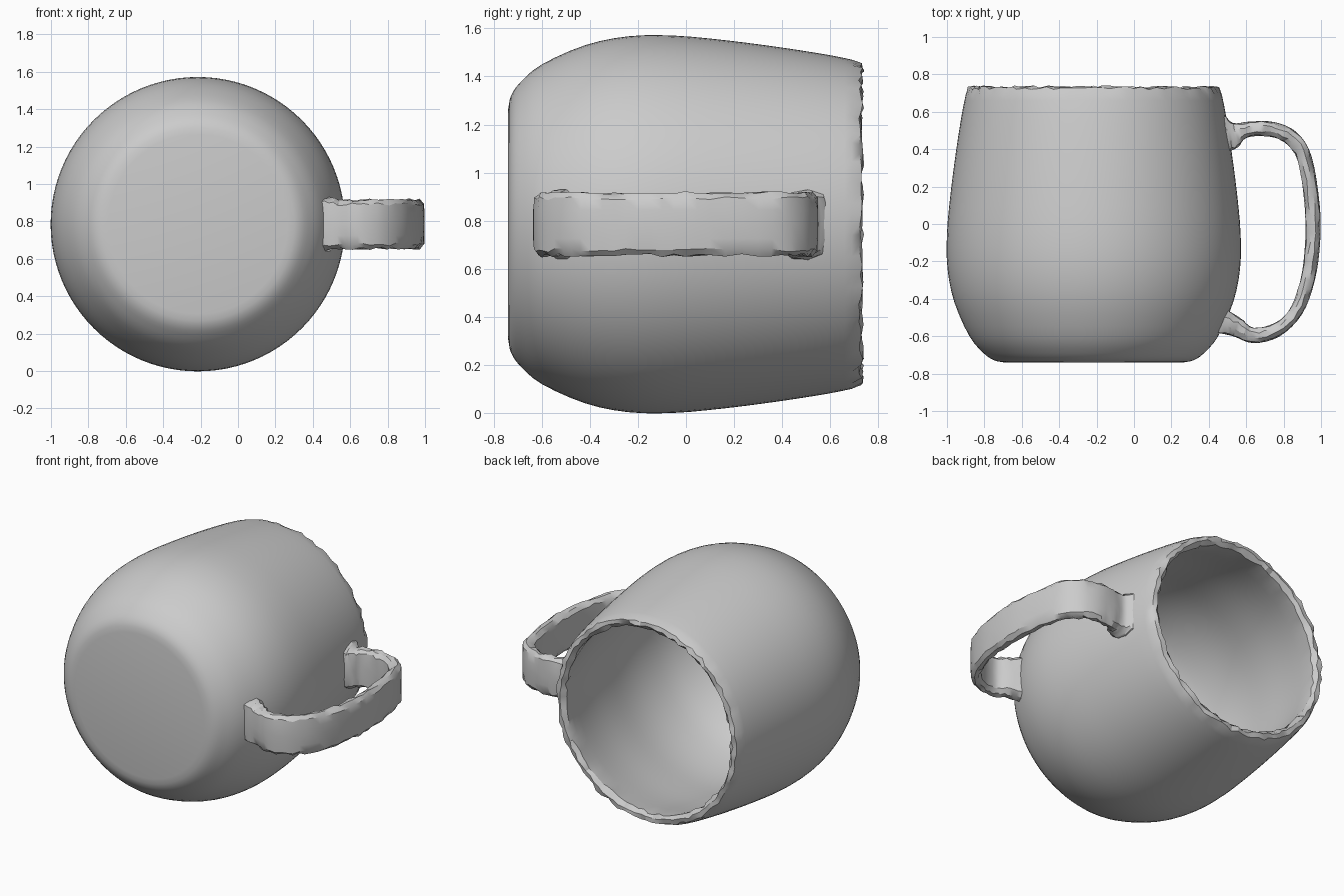
import bpy, bmesh, math, random
from mathutils import Vector

if "Cube" in bpy.data.objects:
    bpy.data.objects.remove(bpy.data.objects["Cube"])

random.seed(4)
CX, CZ = -0.215, 0.785      # mug axis runs along y through this point

clay = bpy.data.materials.new("grey_clay")
clay.diffuse_color = (0.6, 0.6, 0.6, 1)
clay.use_nodes = True
clay.node_tree.nodes["Principled BSDF"].inputs["Base Color"].default_value = clay.diffuse_color


def spline(points, steps):
    """Catmull-Rom curve through 2D points."""
    p = [Vector(q) for q in points]
    p = [2 * p[0] - p[1]] + p + [2 * p[-1] - p[-2]]
    out = []
    for i in range(1, len(p) - 2):
        a, b, c, d = p[i - 1:i + 3]
        for s in range(steps):
            t = s / steps
            out.append(0.5 * (2 * b + (c - a) * t + (2 * a - 5 * b + 4 * c - d) * t**2
                              + (3 * b - a - 3 * c + d) * t**3))
    return out + [p[-2]]


def jitter(amount):
    return random.uniform(-amount, amount)


def bridge(bm, r0, r1):
    n = len(r0)
    for i in range(n):
        j = (i + 1) % n
        bm.faces.new((r0[i], r0[j], r1[j], r1[i]))


def finish(bm, name, angle):
    bmesh.ops.recalc_face_normals(bm, faces=bm.faces)
    mesh = bpy.data.meshes.new(name)
    bm.to_mesh(mesh)
    bm.free()
    mesh.materials.append(clay)
    ob = bpy.data.objects.new(name, mesh)
    bpy.context.collection.objects.link(ob)
    bpy.ops.object.select_all(action='DESELECT')
    ob.select_set(True)
    bpy.context.view_layer.objects.active = ob
    bpy.ops.object.shade_smooth_by_angle(angle=math.radians(angle))


# Mug body: lathed (radius, y) profile, outside, chipped rim, then inside
outer = spline([(0.48, -0.74), (0.535, -0.728), (0.59, -0.69), (0.665, -0.60),
                (0.745, -0.42), (0.782, -0.24), (0.785, -0.05), (0.765, 0.17),
                (0.735, 0.4), (0.705, 0.59), (0.685, 0.69)], 3)
rim = [Vector((0.668, 0.727)), Vector((0.64, 0.732)), Vector((0.618, 0.708))]
inner = spline([(0.625, 0.65), (0.675, 0.4), (0.705, 0.17), (0.725, -0.05),
                (0.715, -0.24), (0.675, -0.42), (0.60, -0.56), (0.53, -0.63),
                (0.45, -0.66)], 3)
SEG = 96
bm = bmesh.new()
rings = []
for p in outer + rim + inner:
    rough = 0.009 if any(p is q for q in rim) else 0
    ring = []
    for i in range(SEG):
        a = math.tau * i / SEG
        r, y = p.x + jitter(rough), p.y + jitter(rough)
        ring.append(bm.verts.new((CX + r * math.cos(a), y, CZ + r * math.sin(a))))
    rings.append(ring)
for r0, r1 in zip(rings, rings[1:]):
    bridge(bm, r0, r1)
bm.faces.new(rings[0])       # flat base
bm.faces.new(rings[-1])      # inside floor
finish(bm, "mug_body", 28)

# Handle: flat band between an outer and an inner curve, with rough edges
out_path = spline([(0.48, 0.59), (0.53, 0.54), (0.62, 0.548), (0.75, 0.545), (0.87, 0.49),
                   (0.95, 0.36), (0.993, 0.1), (0.995, -0.1), (0.967, -0.3), (0.90, -0.48),
                   (0.78, -0.60), (0.64, -0.637), (0.53, -0.60), (0.44, -0.58)], 4)
in_path = spline([(0.49, 0.38), (0.555, 0.41), (0.60, 0.46), (0.70, 0.47), (0.80, 0.44),
                  (0.875, 0.34), (0.912, 0.1), (0.915, -0.1), (0.89, -0.3), (0.83, -0.46),
                  (0.75, -0.53), (0.64, -0.555), (0.565, -0.50), (0.48, -0.45)], 4)
# section as (0 = inner .. 1 = outer, z offset)
half = [(1.0, 0.0), (0.99, 0.06), (0.93, 0.108), (0.66, 0.13), (0.3, 0.128), (0.04, 0.105), (0.0, 0.055)]
section = half + [(0.0, 0.0)] + [(t, -z) for t, z in reversed(half[1:])]
bm = bmesh.new()
rings = []
for k, (o, n) in enumerate(zip(out_path, in_path)):
    end = min(k, len(out_path) - 1 - k)
    flare = 1 + 0.1 * max(0, 1 - end / 4)
    ring = []
    for t, z in section:
        rough = 0.008 if abs(z) > 0.1 else 0
        q = n.lerp(o, t + jitter(rough * 8))
        ring.append(bm.verts.new((q.x, q.y, CZ + z * flare + jitter(rough))))
    rings.append(ring)
for r0, r1 in zip(rings, rings[1:]):
    bridge(bm, r0, r1)
bm.faces.new(rings[0])
bm.faces.new(rings[-1])
finish(bm, "handle", 30)
